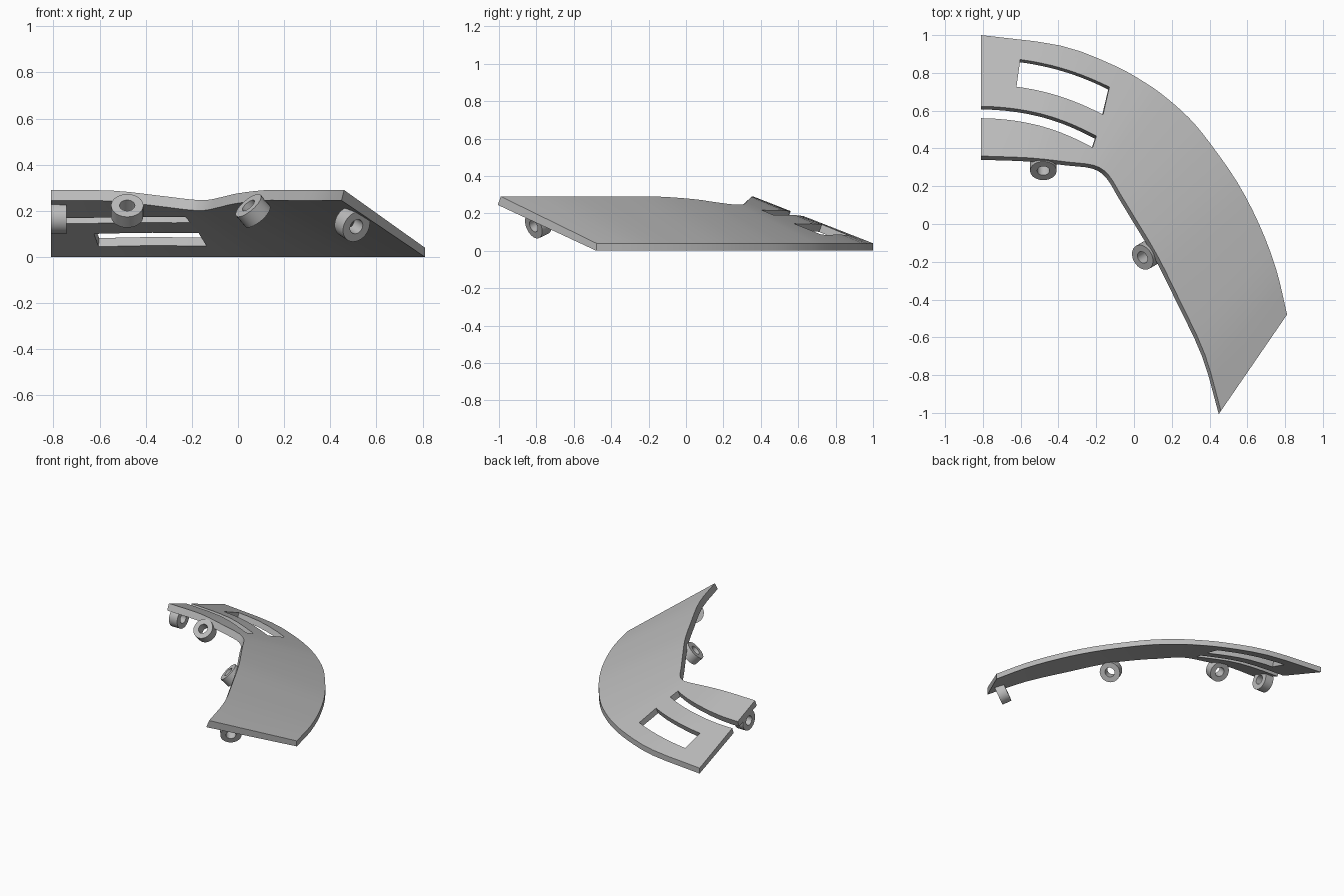
import bpy, bmesh, math
from mathutils import Vector

old = bpy.data.objects.get("Cube")
if old:
    bpy.data.objects.remove(old)

grey = bpy.data.materials.new("mid grey")
grey.use_nodes = True
COLOUR = (0.5, 0.5, 0.5, 1)
grey.diffuse_color = COLOUR
grey.node_tree.nodes["Principled BSDF"].inputs["Base Color"].default_value = COLOUR

CX, CY = -0.81, -0.627      # centre of the sweep
R_OUT, SLOPE = 1.627, 0.39


def polar(r, deg, z):
    a = math.radians(deg)
    return Vector((CX + r * math.sin(a), CY + r * math.cos(a), z))


def spline(points, steps):
    """Catmull-Rom curve through the points."""
    p = [2 * points[0] - points[1]] + points + [2 * points[-1] - points[-2]]
    out = []
    for i in range(1, len(p) - 2):
        a, b, c, d = p[i - 1:i + 3]
        for s in range(steps):
            t = s / steps
            out.append(0.5 * (2 * b + (c - a) * t + (2 * a - 5 * b + 4 * c - d) * t ** 2
                              + (3 * b - a - 3 * c + d) * t ** 3))
    return out + [points[-1]]


def loft(name, sections, closed=False):
    """Join matching closed cross-sections into a solid."""
    bm = bmesh.new()
    rings = [[bm.verts.new(v) for v in s] for s in sections]
    n = len(rings[0])
    pairs = list(zip(rings, rings[1:]))
    if closed:
        pairs.append((rings[-1], rings[0]))
    else:
        bm.faces.new(rings[0])
        bm.faces.new(rings[-1])
    for a, b in pairs:
        for k in range(n):
            j = (k + 1) % n
            bm.faces.new((a[k], a[j], b[j], b[k]))
    bmesh.ops.recalc_face_normals(bm, faces=bm.faces)
    mesh = bpy.data.meshes.new(name)
    bm.to_mesh(mesh)
    bm.free()
    mesh.materials.append(grey)
    obj = bpy.data.objects.new(name, mesh)
    bpy.context.collection.objects.link(obj)
    return obj


def smooth(obj):
    bpy.ops.object.select_all(action="DESELECT")
    obj.select_set(True)
    bpy.context.view_layer.objects.active = obj
    bpy.ops.object.shade_smooth_by_angle(angle=math.radians(30))


# Curved shell: outer rim (angle, radius) and inner rim (x, y, z)
outer = [(0, 1.627), (15, 1.627), (25.7, 1.627), (32.6, 1.627), (37.3, 1.625), (43, 1.62),
         (49, 1.607), (58, 1.6), (67, 1.6), (76, 1.61), (84.8, 1.627)]
inner = [(-0.81, 0.36, 0.29), (-0.55, 0.35, 0.288), (-0.35, 0.328, 0.267), (-0.21, 0.31, 0.25),
         (-0.135, 0.26, 0.247), (-0.07, 0.155, 0.26), (0, 0.04, 0.276), (0.12, -0.16, 0.29),
         (0.24, -0.4, 0.29), (0.375, -0.69, 0.29), (0.46, -0.99, 0.29)]
rim_out = spline([polar(r, a, 0.04) for a, r in outer], 3)
rim_in = spline([Vector(p) for p in inner], 3)
sections = []
for o, i in zip(rim_out, rim_in):
    inward = (i - o).to_2d().normalized().to_3d()
    sections.append([o, i, i + inward * 0.02 - Vector((0, 0, 0.045)), o - Vector((0, 0, 0.04))])
shell = loft("curved_shell", sections)


def cut_slot(r_in, r_out, a0, a1, skew):
    """Cut an arc-shaped slot whose walls stand square to the sloping shell."""
    def corner(r, deg, dz):
        z = 0.04 + SLOPE * (R_OUT - r)
        return polar(r + SLOPE * dz, deg, z + dz)
    secs = []
    n = 12
    for k in range(n + 1):
        t = k / n
        ao = a0 + (a1 - a0) * t
        ai = ao + skew * t
        secs.append([corner(r_out, ao, 0.12), corner(r_in, ai, 0.12),
                     corner(r_in, ai, -0.12), corner(r_out, ao, -0.12)])
    cutter = loft("slot_cutter", secs)
    cutter.hide_render = True
    mod = shell.modifiers.new("slot", "BOOLEAN")
    mod.operation = "DIFFERENCE"
    mod.solver = "EXACT"
    mod.object = cutter
    bpy.context.view_layer.objects.active = shell
    bpy.ops.object.modifier_apply(modifier=mod.name)
    bpy.data.objects.remove(cutter)


cut_slot(1.367, 1.513, 7.9, 26.7, 1.5)     # wide window
cut_slot(1.187, 1.25, -6, 29.2, 0.6)       # narrow open-ended slot
smooth(shell)


# Mounting rings under the inner rim
def mount_ring(name, centre, axis, radius=0.07, hole=0.033, depth=0.066, sides=32):
    rot = Vector(axis).to_track_quat("Z", "Y")
    profile = [(radius, -depth / 2), (radius, depth / 2), (hole, depth / 2), (hole, -depth / 2)]
    secs = []
    for k in range(sides):
        a = 2 * math.pi * k / sides
        secs.append([Vector(centre) + rot @ Vector((r * math.cos(a), r * math.sin(a), z))
                     for r, z in profile])
    smooth(loft(name, secs, closed=True))


mount_ring("end_ring", (-0.777, 0.43, 0.17), (1, 0, 0))
mount_ring("back_ring", (-0.48, 0.305, 0.2), (0, -0.7, 0.7))
mount_ring("middle_ring", (0.065, -0.165, 0.2), (-0.6, -0.35, 0.7))
mount_ring("front_ring", (0.495, -0.79, 0.143), (0.55, -0.75, -0.35))
